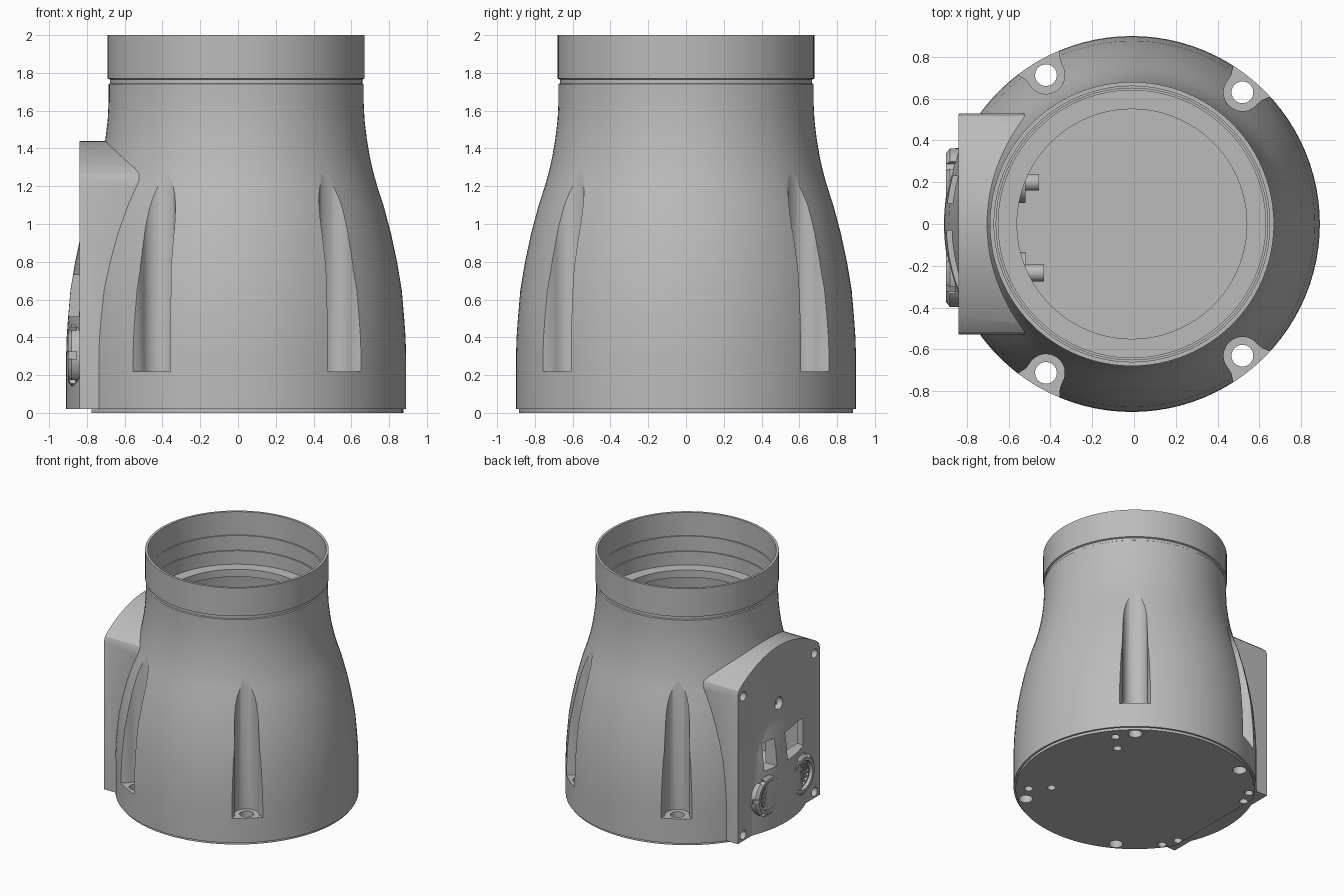
import bpy, bmesh, math
from mathutils import Matrix, Vector

if "Cube" in bpy.data.objects:
    bpy.data.objects.remove(bpy.data.objects["Cube"], do_unlink=True)

CX = -0.01          # axis of the round body
FACE = -0.84        # connector panel plane

metal = bpy.data.materials.new("cast grey metal")
metal.use_nodes = True
metal.diffuse_color = (0.5, 0.5, 0.5, 1)
metal.node_tree.nodes["Principled BSDF"].inputs["Base Color"].default_value = (0.5, 0.5, 0.5, 1)


def finish(name, bm, matrix=Matrix()):
    bmesh.ops.remove_doubles(bm, verts=bm.verts, dist=1e-5)
    bmesh.ops.recalc_face_normals(bm, faces=bm.faces)
    bm.transform(matrix)
    mesh = bpy.data.meshes.new(name)
    bm.to_mesh(mesh)
    bm.free()
    mesh.materials.append(metal)
    obj = bpy.data.objects.new(name, mesh)
    bpy.context.collection.objects.link(obj)
    return obj


def lathe(name, profile, matrix, steps=96):
    """Closed solid of revolution from (radius, height) points."""
    bm = bmesh.new()
    verts = [bm.verts.new((r, 0, z)) for r, z in profile]
    edges = [bm.edges.new(pair) for pair in zip(verts, verts[1:])]
    bmesh.ops.spin(bm, geom=verts + edges, cent=(0, 0, 0), axis=(0, 0, 1),
                   angle=2 * math.pi, steps=steps)
    return finish(name, bm, matrix)


def prism(name, outline, low, high, matrix=Matrix()):
    """Extrude a flat outline along local z."""
    bm = bmesh.new()
    face = bm.faces.new([bm.verts.new((x, y, low)) for x, y in outline])
    top = bmesh.ops.extrude_face_region(bm, geom=[face])["geom"]
    bmesh.ops.translate(bm, vec=(0, 0, high - low),
                        verts=[v for v in top if isinstance(v, bmesh.types.BMVert)])
    return finish(name, bm, matrix)


def rod(name, radius, low, high, matrix=Matrix(), sides=32):
    ring = [(radius * math.cos(2 * math.pi * i / sides), radius * math.sin(2 * math.pi * i / sides))
            for i in range(sides)]
    return prism(name, ring, low, high, matrix)


def box(name, lo, hi):
    outline = [(lo[0], lo[1]), (hi[0], lo[1]), (hi[0], hi[1]), (lo[0], hi[1])]
    return prism(name, outline, lo[2], hi[2])


def combine(target, tool, operation="DIFFERENCE"):
    mod = target.modifiers.new("combine", "BOOLEAN")
    mod.operation, mod.object, mod.solver = operation, tool, "EXACT"
    bpy.context.view_layer.objects.active = target
    bpy.ops.object.modifier_apply(modifier=mod.name)
    bpy.data.objects.remove(tool, do_unlink=True)


def smooth(obj):
    bpy.ops.object.select_all(action="DESELECT")
    obj.select_set(True)
    bpy.context.view_layer.objects.active = obj
    bpy.ops.object.shade_smooth_by_angle(angle=math.radians(30))


def at(x, y, z=0):
    return Matrix.Translation((x, y, z))


def panel_axis(y, z):
    """Local z points inward (+x), local x is y, starting at the panel."""
    turn = Matrix(((0, 0, 1), (1, 0, 0), (0, 1, 0))).to_4x4()
    return at(FACE, y, z) @ turn


# Bell-shaped housing with a grooved neck
axis = at(CX, 0)
housing = lathe("housing", [
    (0, .02), (.9, .02), (.9, .3), (.897, .4), (.89, .5), (.877, .65), (.852, .8),
    (.82, .95), (.78, 1.1), (.747, 1.2), (.725, 1.28), (.707, 1.36), (.692, 1.45),
    (.68, 1.55), (.675, 1.65), (.675, 1.74), (.668, 1.745), (.668, 1.765),
    (.68, 1.77), (.68, 2), (0, 2)], axis)

# Arched connector block on the side
arch = [(.48 - .96 * i / 24, 1.44 - .62 * (.48 - .96 * i / 24) ** 2) for i in range(25)]
outline = [(-.53, .02), (.53, .02), (.53, 1.23), (.518, 1.265)] + arch + [(-.518, 1.265), (-.53, 1.23)]
combine(housing, prism("block", outline, 0, .5, panel_axis(0, 0)), "UNION")

# Hollow interior with ledges, opening into the block
combine(housing, lathe("cavity", [
    (0, .12), (.66, .12), (.66, 1.2), (.62, 1.52), (.55, 1.52), (.55, 1.58), (.64, 1.58),
    (.64, 1.69), (.65, 1.69), (.65, 1.81), (.66, 1.81), (.66, 2.05), (0, 2.05)], axis))
combine(housing, box("block_cavity", (-.79, -.42, .13), (-.4, .42, 1.1)))

# Four screw pockets, round at the back and flared outwards, with through holes
half = [(.09 * math.cos(a), .09 * math.sin(a))
        for a in [math.pi * (.5 + .5 * i / 10) for i in range(11)]]
flare = [(.2, .13), (.07, .115), (.03, .094)] + half
flare += [(u, -v) for u, v in reversed(flare[:-1])]
holes = []
for angle in (50, 120, 240, 310):
    place = axis @ Matrix.Rotation(math.radians(angle), 4, "Z") @ at(.823, 0)
    combine(housing, prism("pocket", flare, .22, 1.6, place))
    holes.append((place, .052, .3))

# Base plate, trimmed flat below the block
plate = lathe("base_plate", [(0, 0), (.885, 0), (.885, .02), (0, .02)], axis)
combine(plate, box("trim", (-1, -1, -.1), (-.775, 1, .1)))

# Small blind holes in the underside
for x, y in ((.6, .5), (.48, .38), (-.69, .5), (-.74, .38)):
    holes += [(at(x, side * y), .032, .07) for side in (1, -1)]
for place, radius, top in holes:
    for part in (housing, plate):
        combine(part, rod("hole", radius, -.1, top, place))

# Panel openings: corner screws, a round port and two rectangular sockets
for y in (-.46, .46):
    for z in (.07, 1.2):
        combine(housing, rod("screw_hole", .036, -.1, .05, panel_axis(y, z)))
combine(housing, rod("port", .05, -.1, .1, panel_axis(0, .97)))
for lo, hi in ((.1, .23), (-.31, -.03)):
    combine(housing, box("socket", (-1, lo, .51), (-.7, hi, .73)))
smooth(housing)
smooth(plate)

# Round connectors with notched collars, pins and rear cable stubs
for name, y, end in (("back", .2, .385), ("front", -.235, .41)):
    place = panel_axis(y, .305)
    collar = lathe(name + "_connector", [
        (0, -.02), (.115, -.02), (.115, -.06), (.14, -.06), (.163, -.042), (.163, .0),
        (.1, .0), (.1, .32), (.04, .32), (.04, end), (0, end)], place, 48)
    for i in range(6):
        turn = Matrix.Rotation(math.pi * i / 3, 4, "Z")
        notch = [(.14, -.02), (.2, -.02), (.2, .02), (.14, .02)]
        combine(collar, prism("notch", notch, -.1, -.015, place @ turn))
    smooth(collar)
    insert = lathe(name + "_inner_ring", [
        (.085, -.02), (.085, -.045), (.095, -.045), (.095, -.02), (.085, -.02)], place, 32)
    smooth(insert)
    for count, radius in ((1, 0), (6, .033), (12, .065)):
        for i in range(count):
            spot = Matrix.Rotation(2 * math.pi * i / count, 4, "Z") @ at(radius, 0)
            rod(name + "_pin", .009, -.045, -.015, place @ spot, 8)
